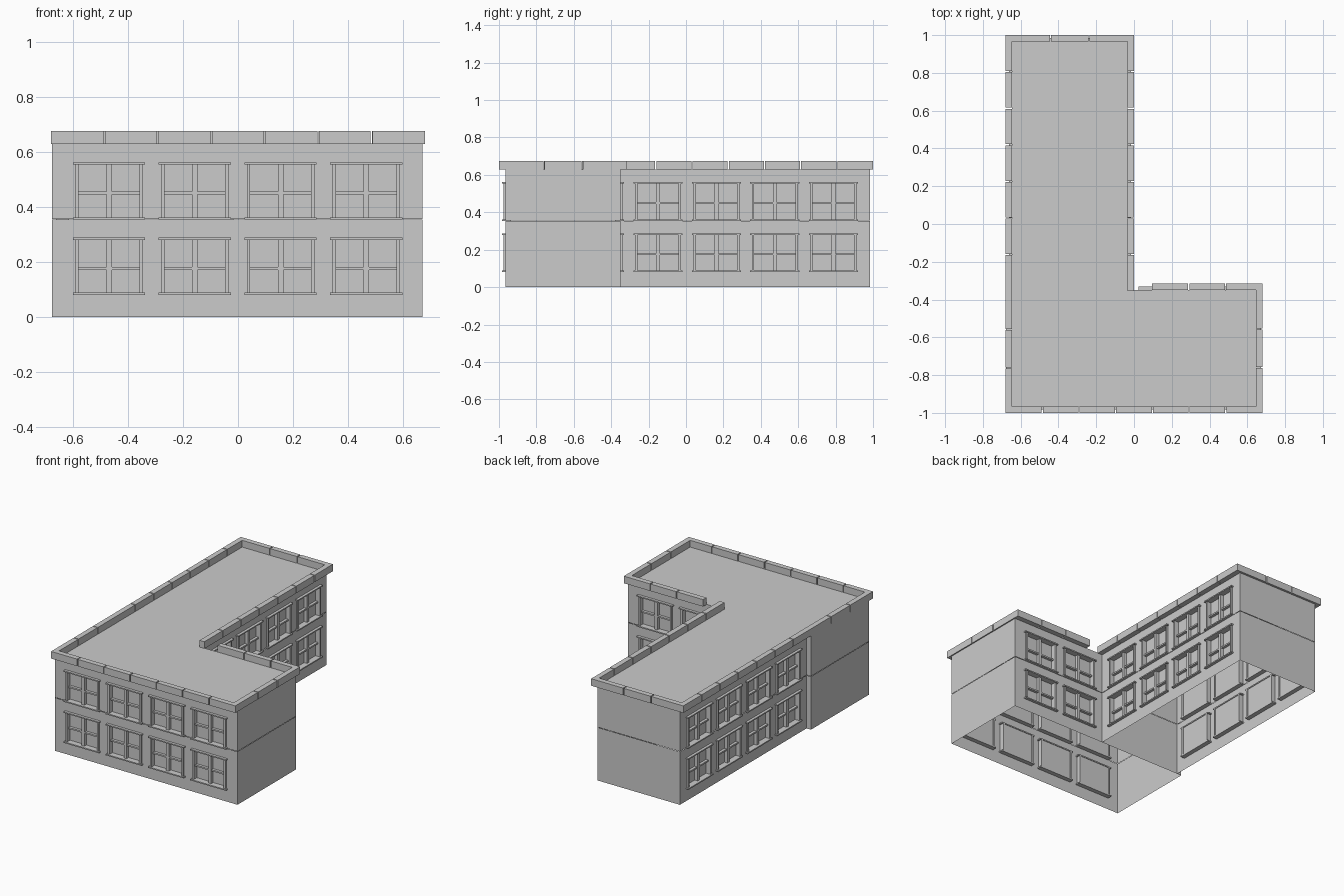
import bpy
import bmesh
from math import radians
from mathutils import Matrix, Vector

cube = bpy.data.objects.get("Cube")
if cube:
    bpy.data.objects.remove(cube, do_unlink=True)

# One plain grey for the whole building
grey = bpy.data.materials.new("plain_grey")
grey.use_nodes = True
colour = (0.6, 0.6, 0.6, 1)
grey.diffuse_color = colour
grey.node_tree.nodes["Principled BSDF"].inputs["Base Color"].default_value = colour

ROOF_Z, TOP_Z, SEAM = 0.63, 0.675, 0.355
FRONT, INNER, BACK = -0.965, -0.35, 0.985
WEST, EAST = -0.677, 0.672
REAR_WEST, REAR_EAST = -0.645, -0.035
WIN_W, WIN_H = 0.245, 0.2
SILLS = (0.084, 0.358)          # bottom of each row of windows


def make_mesh(name, bm):
    mesh = bpy.data.meshes.new(name)
    bm.to_mesh(mesh)
    bm.free()
    mesh.materials.append(grey)
    return mesh


def add_object(name, mesh, matrix=Matrix()):
    obj = bpy.data.objects.new(name, mesh)
    obj.matrix_world = matrix
    bpy.context.scene.collection.objects.link(obj)
    return obj


def box(bm, lo, hi):
    lo, hi = Vector(lo), Vector(hi)
    size = hi - lo
    bmesh.ops.create_cube(bm, size=1, matrix=Matrix.Translation((lo + hi) / 2)
                          @ Matrix.Diagonal((size.x, size.y, size.z, 1)))


# Window: local x along the wall, -y outward, z from its own sill
def window_mesh():
    bm = bmesh.new()
    w, h = WIN_W / 2, WIN_H
    for z in (0, h):                                   # sill and lintel
        box(bm, (-w - 0.009, -0.018, z - 0.004), (w + 0.009, 0.03, z + 0.004))
    for s in (-1, 1):                                  # jambs
        x = s * (w - 0.006)
        box(bm, (x - 0.006, -0.01, 0), (x + 0.006, 0.03, h))
    box(bm, (-0.01, 0, 0), (0.01, 0.026, h))           # mullion
    box(bm, (-w, 0.004, 0.087), (w, 0.026, 0.097))     # transom
    box(bm, (-w, 0.022, 0), (w, 0.026, h))             # pane
    return make_mesh("window", bm)


WINDOW = window_mesh()


# Wall sheet in two storeys with real window openings
def wall(name, origin, angle, u0, u1, centres=()):
    place = Matrix.Translation((*origin, 0)) @ Matrix.Rotation(radians(angle), 4, 'Z')
    us = sorted([u0, u1] + [c + s * WIN_W / 2 for c in centres for s in (-1, 1)])
    zs = [0, ROOF_Z, SEAM - 0.001, SEAM + 0.001]
    if centres:
        zs += [z + d for z in SILLS for d in (0, WIN_H)]
    zs.sort()
    bm = bmesh.new()
    for a, b in zip(us, us[1:]):
        for c, d in zip(zs, zs[1:]):
            u, z = (a + b) / 2, (c + d) / 2
            opening = (any(abs(u - m) < WIN_W / 2 for m in centres)
                       and any(s < z < s + WIN_H for s in SILLS))
            seam = abs(z - SEAM) < 0.0005
            if not opening and not seam:
                bm.faces.new([bm.verts.new((p, 0, q))
                              for p, q in ((a, c), (b, c), (b, d), (a, d))])
    bmesh.ops.remove_doubles(bm, verts=bm.verts, dist=0.0001)
    add_object(name, make_mesh(name, bm), place)
    for c in centres:
        for z in SILLS:
            add_object(name + "_window", WINDOW, place @ Matrix.Translation((c, 0, z)))


front_bays = [-0.469, -0.157, 0.155, 0.467]
rear_bays = [-0.15, 0.163, 0.475, 0.788]

wall("front_wall", (0, FRONT), 0, WEST, EAST, front_bays)
wall("front_wing_back_wall", (0, INNER), 180, -EAST, -WEST, [-c for c in front_bays[2:]])
wall("rear_wing_left_wall", (REAR_EAST, 0), 90, INNER, BACK, rear_bays)
wall("rear_wing_right_wall", (REAR_WEST, 0), -90, -BACK, -INNER, [-c for c in rear_bays])
wall("front_wing_left_wall", (EAST, 0), 90, FRONT, INNER)
wall("front_wing_right_wall", (WEST, 0), -90, -INNER, -FRONT)
wall("back_wall", (0, BACK), 180, -REAR_EAST, -REAR_WEST)

# L-shaped roof
bm = bmesh.new()
outline = [(WEST, FRONT), (EAST, FRONT), (EAST, INNER), (REAR_EAST, INNER),
           (REAR_EAST, BACK), (REAR_WEST, BACK), (REAR_WEST, INNER), (WEST, INNER)]
bm.faces.new([bm.verts.new((x, y, ROOF_Z)) for x, y in outline])
add_object("roof", make_mesh("roof", bm))


# Parapet: rows of coping blocks with narrow joints
def parapet(name, x0, y0, x1, y1, count):
    bm = bmesh.new()
    axis = 0 if x1 - x0 > y1 - y0 else 1
    start, step = (x0, y0)[axis], (x1 - x0, y1 - y0)[axis] / count
    for i in range(count):
        lo, hi = [x0, y0, ROOF_Z - 0.002], [x1, y1, TOP_Z]
        lo[axis] = start + i * step + (0.003 if i else 0)
        hi[axis] = start + (i + 1) * step - (0.003 if i < count - 1 else 0)
        box(bm, lo, hi)
    add_object(name, make_mesh(name, bm))


T = 0.035
parapet("front_parapet", -0.68, -1, 0.68, -1 + T, 7)
parapet("front_wing_right_parapet", -0.68, FRONT, -0.68 + T, -0.355, 3)
parapet("rear_wing_right_parapet", -0.68, -0.355, -0.68 + T, 1, 7)
parapet("rear_wing_left_parapet", REAR_EAST, -0.355, 0, 1, 7)
parapet("back_parapet", REAR_WEST, 1 - T, REAR_EAST, 1, 3)
parapet("front_wing_left_parapet", 0.68 - T, FRONT, 0.68, INNER, 3)
parapet("front_wing_back_parapet", 0.095, INNER, 0.68, INNER + T, 3)
